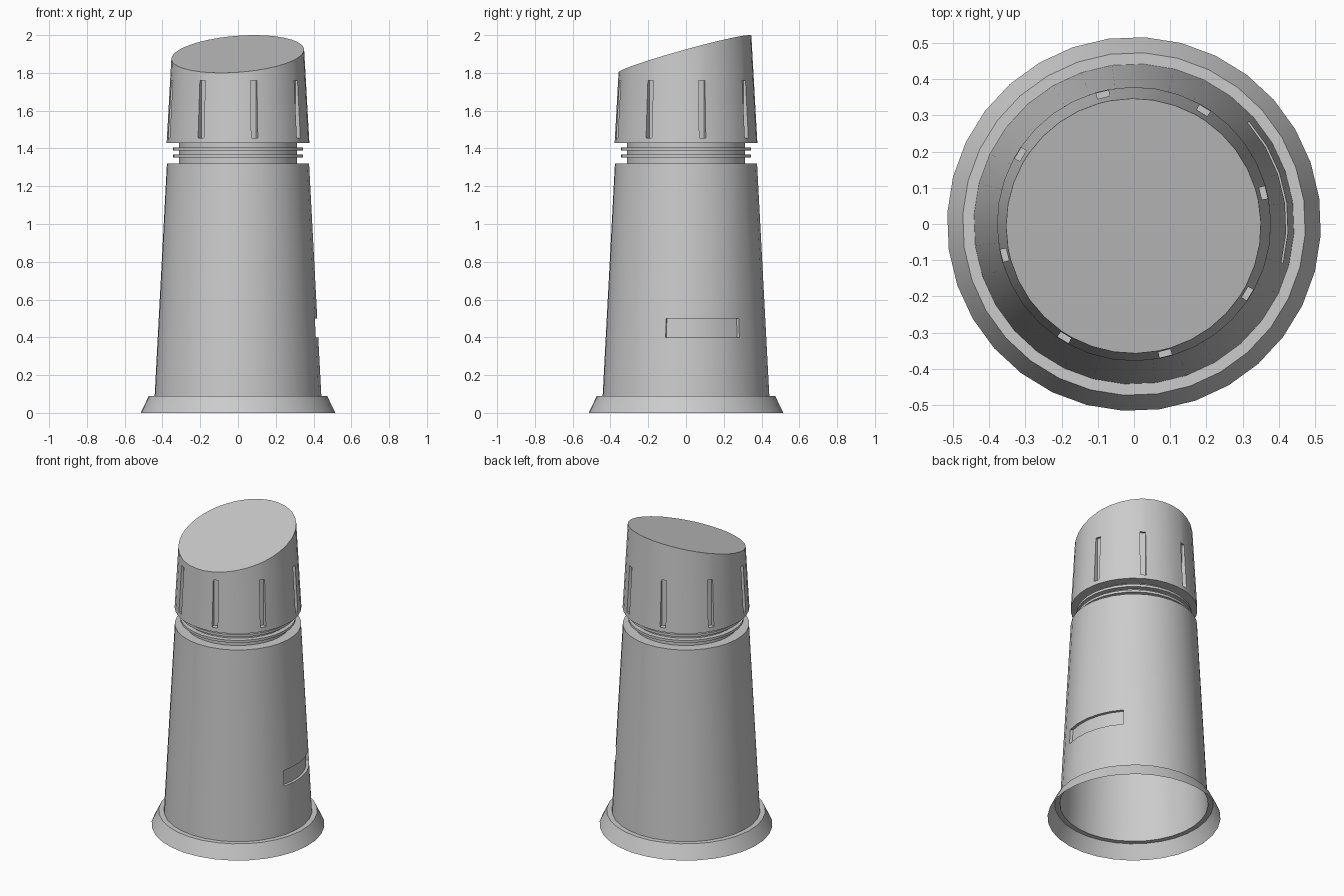
import bpy, bmesh
from math import sin, cos, radians, hypot

old = bpy.data.objects.get("Cube")
if old:
    bpy.data.objects.remove(old, do_unlink=True)

grey = bpy.data.materials.new("plain grey")
grey.use_nodes = True
grey.diffuse_color = (0.6, 0.6, 0.6, 1)
grey.node_tree.nodes["Principled BSDF"].inputs["Base Color"].default_value = (0.6, 0.6, 0.6, 1)

TURN = 13.5          # whole model is turned about its axis
STEP = 360 / 32
round_angles = [TURN + STEP * (i + 0.5) for i in range(32)]


def lathe(bm, rings, angles):
    """Skin rings of (radius, height); returns vertex rows and face rows."""
    rows = []
    for ring in rings:
        row = []
        for a in angles:
            r, z = ring(radians(a)) if callable(ring) else ring
            row.append(bm.verts.new((r * cos(radians(a)), r * sin(radians(a)), z)))
        rows.append(row)
    n = len(angles)
    faces = [[bm.faces.new((lo[i], lo[(i + 1) % n], hi[(i + 1) % n], hi[i])) for i in range(n)]
             for lo, hi in zip(rows, rows[1:])]
    return rows, faces


def recess(bm, faces, radius_rule):
    """Push a patch of wall inward, leaving side walls."""
    out = bmesh.ops.extrude_face_region(bm, geom=faces)
    for v in [g for g in out["geom"] if isinstance(g, bmesh.types.BMVert)]:
        r = hypot(v.co.x, v.co.y)
        k = radius_rule(r) / r
        v.co.x *= k
        v.co.y *= k
    bmesh.ops.delete(bm, geom=[f for f in faces if f.is_valid], context="FACES_ONLY")


def finish(bm, name):
    mesh = bpy.data.meshes.new(name)
    bm.to_mesh(mesh)
    bm.free()
    mesh.materials.append(grey)
    obj = bpy.data.objects.new(name, mesh)
    bpy.context.collection.objects.link(obj)
    bpy.ops.object.select_all(action="DESELECT")
    obj.select_set(True)
    bpy.context.view_layer.objects.active = obj
    bpy.ops.object.shade_smooth_by_angle(angle=radians(25))


# Flared foot, open underneath
bm = bmesh.new()
lathe(bm, [(0.516, 0), (0.473, 0.09), (0.442, 0.09)], round_angles)
finish(bm, "base_flange")

# Tapered hollow body with a shallow label recess on its left side
bm = bmesh.new()
def body_radius(z):
    return 0.442 - (z - 0.09) * 0.0528
_, faces = lathe(bm, [(body_radius(z), z) for z in (0.09, 0.4, 0.5, 1.32)] + [(0.314, 1.32)],
                 round_angles)
patch = [faces[1][i] for i in (-3, -2, -1, 0, 1)]
recess(bm, patch, lambda r: r - 0.018)
finish(bm, "body")

# Threaded neck: a plain tube with two thin ridges
bm = bmesh.new()
profile = [(0.314, 1.32)]
for z in (1.352, 1.39):
    profile += [(0.314, z), (0.345, z), (0.345, z + 0.016), (0.314, z + 0.016)]
lathe(bm, profile + [(0.314, 1.428)], round_angles)
finish(bm, "threaded_neck")

# Cap with a slanted top and eight vertical grip slots
bm = bmesh.new()
cap_angles = [TURN + 45 * k + d for k in range(8) for d in (-2.7, 2.7, 12.6, 22.5, 32.4)]
def cap_radius(z):
    return 0.378 - (z - 1.428) * 0.056
def slant(a):
    z = 1.9 + 0.352 * (0.07 * cos(a) + 0.275 * sin(a))
    return cap_radius(z), z
rings = [(0.314, 1.428)] + [(cap_radius(z), z) for z in (1.428, 1.455, 1.76)] + [slant]
rows, faces = lathe(bm, rings, cap_angles)
bm.faces.new(rows[-1])
for k in range(8):
    recess(bm, [faces[2][5 * k]], lambda r: 0.346)
finish(bm, "slotted_cap")
